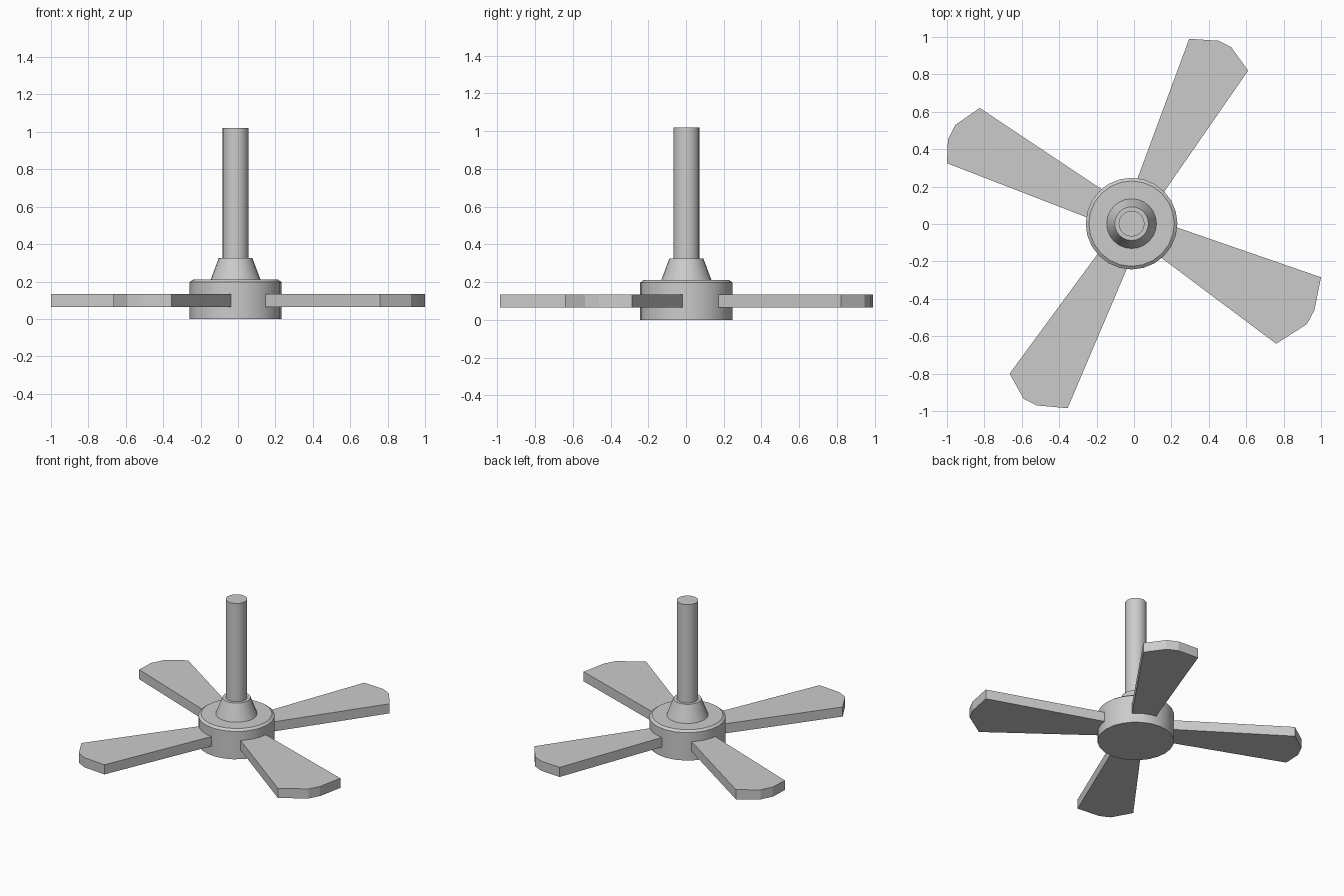
import bpy, bmesh, math

if "Cube" in bpy.data.objects:
    bpy.data.objects.remove(bpy.data.objects["Cube"])

CX, CY = -0.013, 0.002   # axis of the fan


def make_object(name, verts, faces):
    mesh = bpy.data.meshes.new(name)
    mesh.from_pydata(verts, [], faces)
    bm = bmesh.new()
    bm.from_mesh(mesh)
    bmesh.ops.recalc_face_normals(bm, faces=bm.faces)
    bm.to_mesh(mesh)
    bm.free()
    obj = bpy.data.objects.new(name, mesh)
    bpy.context.collection.objects.link(obj)
    return obj


def lathe(name, profile, sides):
    """Closed solid of revolution from (radius, z) rings, capped at both ends."""
    verts, faces = [], []
    for r, z in profile:
        for i in range(sides):
            a = 2 * math.pi * i / sides
            verts.append((CX + r * math.cos(a), CY + r * math.sin(a), z))
    for k in range(len(profile) - 1):
        for i in range(sides):
            j = (i + 1) % sides
            faces.append((k * sides + i, k * sides + j,
                          (k + 1) * sides + j, (k + 1) * sides + i))
    faces.append(tuple(range(sides)))
    faces.append(tuple(range((len(profile) - 1) * sides, len(profile) * sides)))
    obj = make_object(name, verts, faces)
    bpy.ops.object.select_all(action='DESELECT')
    obj.select_set(True)
    bpy.context.view_layer.objects.active = obj
    bpy.ops.object.shade_smooth_by_angle(angle=math.radians(25))
    return obj


def slab(name, outline, z0, z1):
    n = len(outline)
    verts = [(x, y, z) for z in (z0, z1) for x, y in outline]
    faces = [tuple(range(n)), tuple(range(n, 2 * n))]
    faces += [(i, (i + 1) % n, n + (i + 1) % n, n + i) for i in range(n)]
    return make_object(name, verts, faces)


# Motor hub with a chamfered top rim, tapered collar and hanging rod
lathe("motor_hub", [(0.245, 0), (0.245, 0.197), (0.228, 0.21)], 24)
lathe("rod_collar", [(0.135, 0.205), (0.09, 0.325)], 24)
lathe("hanging_rod", [(0.069, 0.30), (0.069, 1.02)], 24)

# Four flared blades with clipped tips, roots sunk slightly into the hub
blades = {
    "blade_back": [(0.01, 0.22), (0.295, 0.99), (0.45, 0.98),
                   (0.52, 0.945), (0.61, 0.82), (0.142, 0.145)],
    "blade_left": [(-0.225, 0.025), (-1.0, 0.325), (-0.995, 0.45),
                   (-0.955, 0.53), (-0.825, 0.62), (-0.15, 0.17)],
    "blade_front": [(-0.03, -0.22), (-0.355, -0.985), (-0.52, -0.97),
                    (-0.59, -0.935), (-0.665, -0.80), (-0.18, -0.14)],
    "blade_right": [(0.205, -0.01), (1.0, -0.285), (0.965, -0.46),
                    (0.925, -0.535), (0.76, -0.64), (0.125, -0.165)],
}
for name, outline in blades.items():
    slab(name, outline, 0.065, 0.133)
